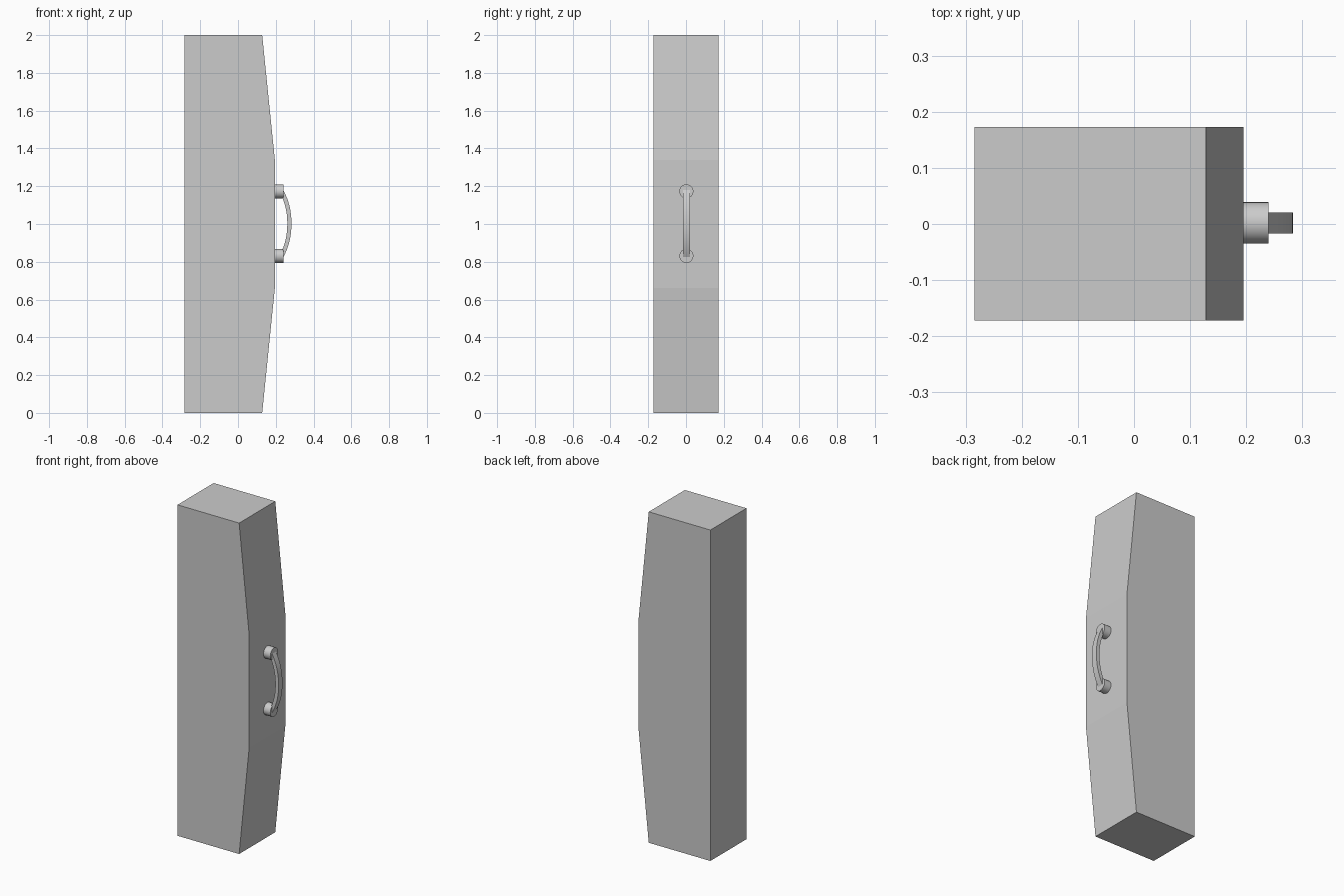
import bpy, bmesh, math

if "Cube" in bpy.data.objects:
    bpy.data.objects.remove(bpy.data.objects["Cube"])

Y_MID = 0.002


def extrude_profile(name, points, y0, y1):
    """Closed x-z outline extruded along y."""
    bm = bmesh.new()
    face = bm.faces.new([bm.verts.new((x, y0, z)) for x, z in points])
    moved = bmesh.ops.extrude_face_region(bm, geom=[face])["geom"]
    verts = [v for v in moved if isinstance(v, bmesh.types.BMVert)]
    bmesh.ops.translate(bm, verts=verts, vec=(0, y1 - y0, 0))
    bmesh.ops.recalc_face_normals(bm, faces=bm.faces)
    mesh = bpy.data.meshes.new(name)
    bm.to_mesh(mesh)
    bm.free()
    obj = bpy.data.objects.new(name, mesh)
    bpy.context.collection.objects.link(obj)
    return obj


def smooth(obj):
    bpy.ops.object.select_all(action='DESELECT')
    obj.select_set(True)
    bpy.context.view_layer.objects.active = obj
    bpy.ops.object.shade_smooth_by_angle(angle=math.radians(30))


# Tall body with a faceted bulging front
extrude_profile("body", [(-0.284, 0), (0.128, 0), (0.195, 0.66),
                         (0.195, 1.34), (0.128, 2), (-0.284, 2)],
                -0.172, 0.173)

# Round handle mounts
for label, z in (("lower", 0.831), ("upper", 1.173)):
    bpy.ops.mesh.primitive_cylinder_add(
        vertices=32, radius=0.037, depth=0.055,
        location=(0.2125, Y_MID, z), rotation=(0, math.pi / 2, 0))
    mount = bpy.context.object
    mount.name = label + "_handle_mount"
    smooth(mount)

# Bowed flat handle bar: outer curve and its inward offset
outer, inner = [], []
STEPS, HALF, BOW, THICK, POWER = 16, 0.178, 0.043, 0.022, 2.2
for i in range(STEPS + 1):
    t = -1 + 2 * i / STEPS
    x, z = 0.283 - BOW * abs(t) ** POWER, 1.002 + HALF * t
    slope = math.copysign(BOW * POWER * abs(t) ** (POWER - 1) / HALF, t)
    n = math.hypot(1, slope)
    outer.append((x, z))
    inner.append((x - THICK / n, z - THICK * slope / n))
smooth(extrude_profile("handle_bar", outer + inner[::-1],
                       Y_MID - 0.0185, Y_MID + 0.0185))
